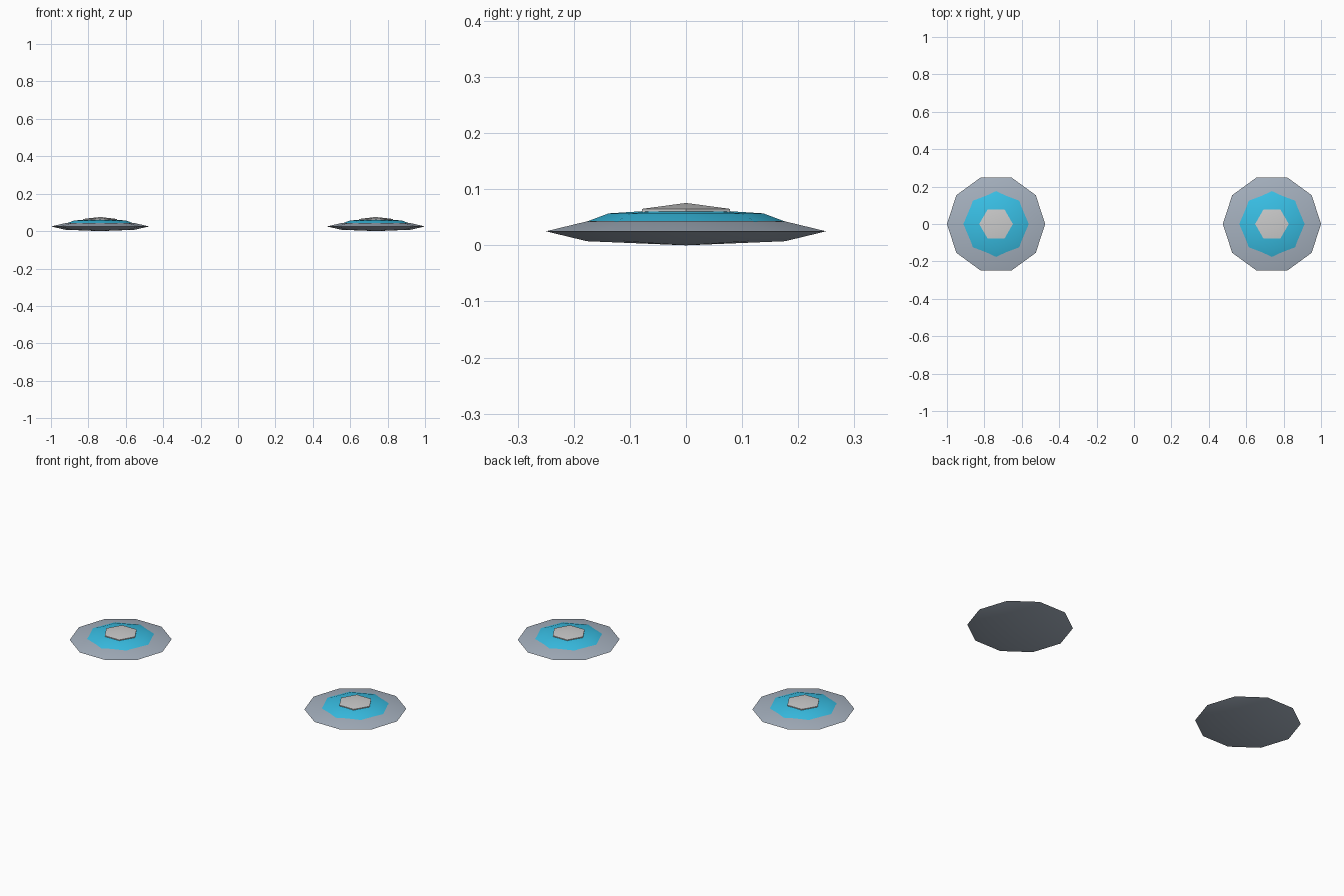
import bpy, bmesh
from math import sin, cos, pi, radians

if "Cube" in bpy.data.objects:
    bpy.data.objects.remove(bpy.data.objects["Cube"])


def material(name, rgb):
    m = bpy.data.materials.new(name)
    m.diffuse_color = (*rgb, 1)
    m.use_nodes = True
    m.node_tree.nodes["Principled BSDF"].inputs["Base Color"].default_value = m.diffuse_color
    return m


def flat_sphere(name, x, z, radius, half_height, sides, bands, mat=None):
    """Squashed low-poly sphere with a corner on the x axis."""
    bm = bmesh.new()
    bottom = bm.verts.new((0, 0, -half_height))
    rings = []
    for i in range(1, bands):
        lat = -pi / 2 + pi * i / bands
        rings.append([bm.verts.new((radius * cos(lat) * cos(2 * pi * k / sides),
                                    radius * cos(lat) * sin(2 * pi * k / sides),
                                    half_height * sin(lat))) for k in range(sides)])
    top = bm.verts.new((0, 0, half_height))
    for k in range(sides):
        n = (k + 1) % sides
        bm.faces.new((bottom, rings[0][n], rings[0][k]))
        for a, b in zip(rings, rings[1:]):
            bm.faces.new((a[k], a[n], b[n], b[k]))
        bm.faces.new((rings[-1][k], rings[-1][n], top))
    mesh = bpy.data.meshes.new(name)
    bm.to_mesh(mesh)
    bm.free()
    ob = bpy.data.objects.new(name, mesh)
    ob.location = (x, 0, z)
    bpy.context.collection.objects.link(ob)
    if mat:
        mesh.materials.append(mat)
    bpy.ops.object.select_all(action='DESELECT')
    ob.select_set(True)
    bpy.context.view_layer.objects.active = ob
    bpy.ops.object.shade_smooth_by_angle(angle=radians(30))
    return ob


steel = material("steel", (0.38, 0.44, 0.52))
blue = material("blue", (0.04, 0.52, 0.78))

# Two identical pads, left and right
for side, x in (("left", -0.7375), ("right", 0.7375)):
    # Ten-sided outer disc
    flat_sphere(side + "_disc", x, 0.025, 0.2625, 0.025, 10, 4, steel)
    # Eight-sided blue dome sunk into the disc
    flat_sphere(side + "_dome", x, 0.0355, 0.195, 0.0303, 8, 4, blue)
    # Six-sided centre cap
    flat_sphere(side + "_cap", x, 0.0545, 0.104, 0.021, 6, 3)
